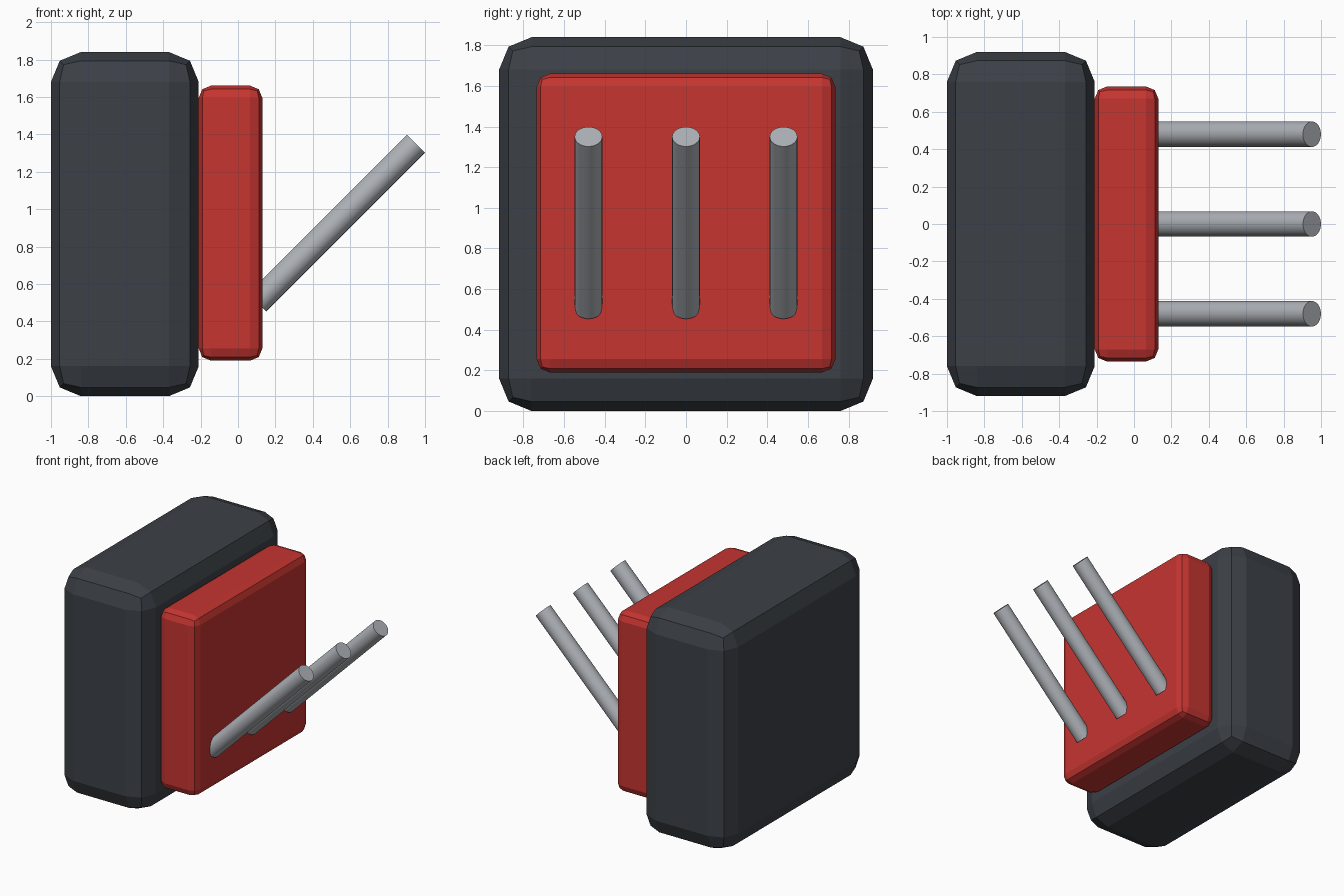
import bpy
import math

if "Cube" in bpy.data.objects:
    bpy.data.objects.remove(bpy.data.objects["Cube"])


def material(name, color):
    m = bpy.data.materials.new(name)
    m.diffuse_color = (*color, 1.0)
    m.use_nodes = True
    m.node_tree.nodes["Principled BSDF"].inputs["Base Color"].default_value = m.diffuse_color
    return m


def bevelled_box(name, low, high, bevel, mat):
    bpy.ops.mesh.primitive_cube_add(
        size=1, location=[(a + b) / 2 for a, b in zip(low, high)])
    ob = bpy.context.object
    ob.name = name
    ob.scale = [b - a for a, b in zip(low, high)]
    bpy.ops.object.transform_apply(location=False, rotation=False, scale=True)
    mod = ob.modifiers.new("Bevel", 'BEVEL')
    mod.width = bevel
    mod.segments = 2
    ob.data.materials.append(mat)
    return ob


dark = material("dark_plastic", (0.045, 0.052, 0.062))
red = material("red_plastic", (0.56, 0.035, 0.03))
steel = material("steel", (0.42, 0.44, 0.47))

# Thick body block and the thinner plate on its right face
bevelled_box("body", (-1.0, -0.92, 0.0), (-0.21, 0.92, 1.84), 0.16, dark)
bevelled_box("face_plate", (-0.21, -0.735, 0.19), (0.13, 0.735, 1.66), 0.065, red)

# Three rods leaning outwards at 45 degrees
for i, y in enumerate((-0.48, 0.0, 0.48)):
    bpy.ops.mesh.primitive_cylinder_add(
        vertices=32, radius=0.068, depth=1.2,
        location=(0.527, y, 0.926), rotation=(0, math.radians(45), 0))
    rod = bpy.context.object
    rod.name = f"rod_{i + 1}"
    rod.data.materials.append(steel)
    bpy.ops.object.shade_smooth_by_angle()
